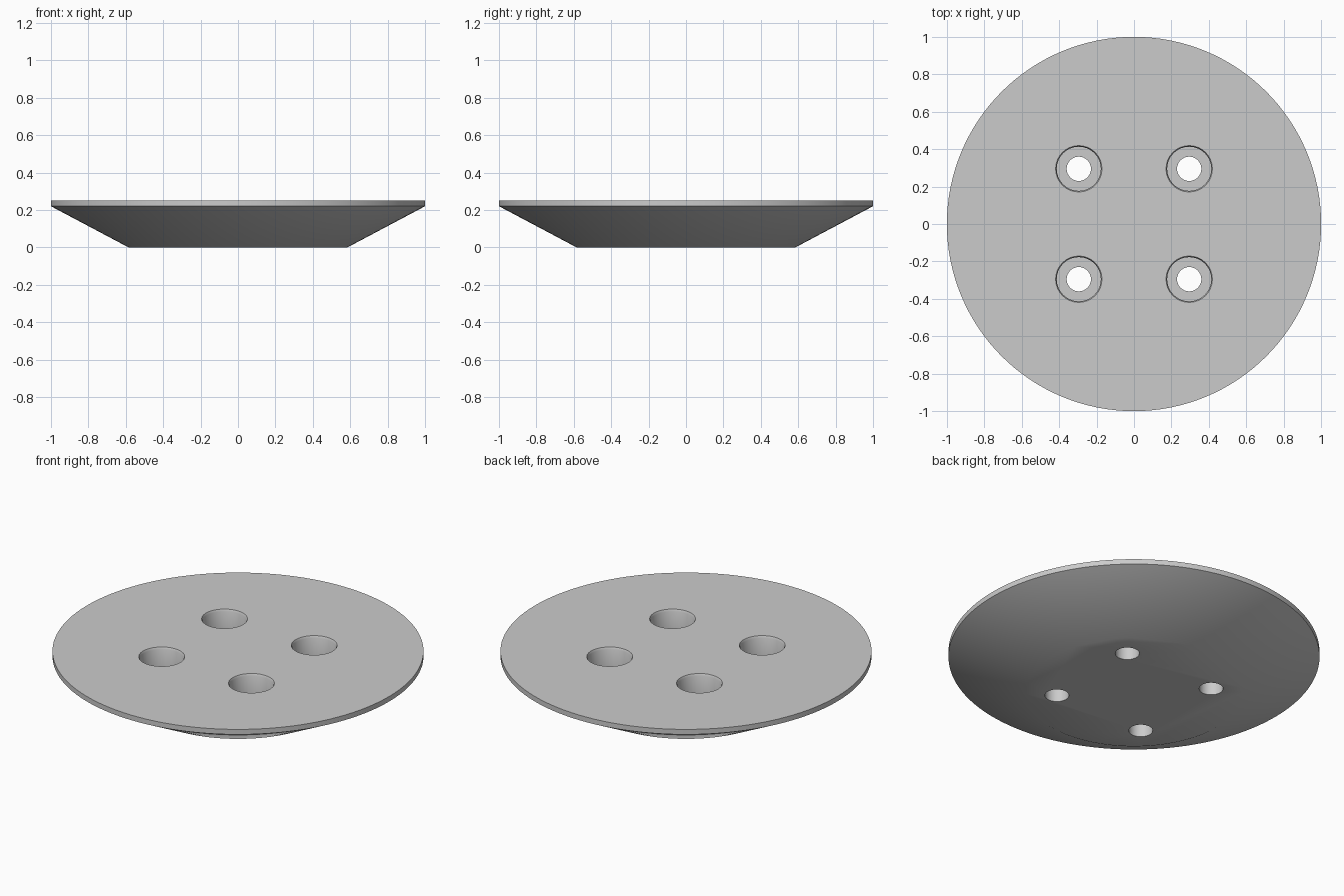
import bpy
import math

if "Cube" in bpy.data.objects:
    bpy.data.objects.remove(bpy.data.objects["Cube"], do_unlink=True)

grey = bpy.data.materials.new("light grey")
grey.use_nodes = True
colour = (0.6, 0.6, 0.6, 1)
grey.diffuse_color = colour
grey.node_tree.nodes["Principled BSDF"].inputs["Base Color"].default_value = colour


def turned_solid(name, profile, sides, x=0, y=0):
    """Closed solid from (radius, height) rings, listed bottom to top."""
    verts = [(x + r * math.cos(2 * math.pi * i / sides),
              y + r * math.sin(2 * math.pi * i / sides), z)
             for r, z in profile for i in range(sides)]
    faces = [list(reversed(range(sides)))]
    for k in range(len(profile) - 1):
        a, b = k * sides, (k + 1) * sides
        for i in range(sides):
            j = (i + 1) % sides
            faces.append((a + i, a + j, b + j, b + i))
    faces.append(range(len(verts) - sides, len(verts)))
    mesh = bpy.data.meshes.new(name)
    mesh.from_pydata(verts, [], [list(f) for f in faces])
    mesh.materials.append(grey)
    obj = bpy.data.objects.new(name, mesh)
    bpy.context.collection.objects.link(obj)
    return obj


# Tapered disc with a thin upright rim
disc = turned_solid("tapered_disc", [(0.585, 0), (1, 0.22), (1, 0.25)], 128)
bpy.context.view_layer.objects.active = disc
disc.select_set(True)

# Four stepped screw holes, wide above and narrow below, with a flared mouth
hole = [(0.065, -0.1), (0.065, 0.1), (0.118, 0.1),
        (0.118, 0.238), (0.124, 0.25), (0.124, 0.35)]
for x in (-0.295, 0.295):
    for y in (-0.295, 0.295):
        cutter = turned_solid("hole_cutter", hole, 32, x, y)
        cutter.hide_render = True
        cut = disc.modifiers.new("screw_hole", "BOOLEAN")
        cut.operation = "DIFFERENCE"
        cut.solver = "EXACT"
        cut.object = cutter
        bpy.ops.object.modifier_apply(modifier=cut.name)
        bpy.data.objects.remove(cutter, do_unlink=True)

bpy.ops.object.shade_smooth_by_angle(angle=math.radians(30))
